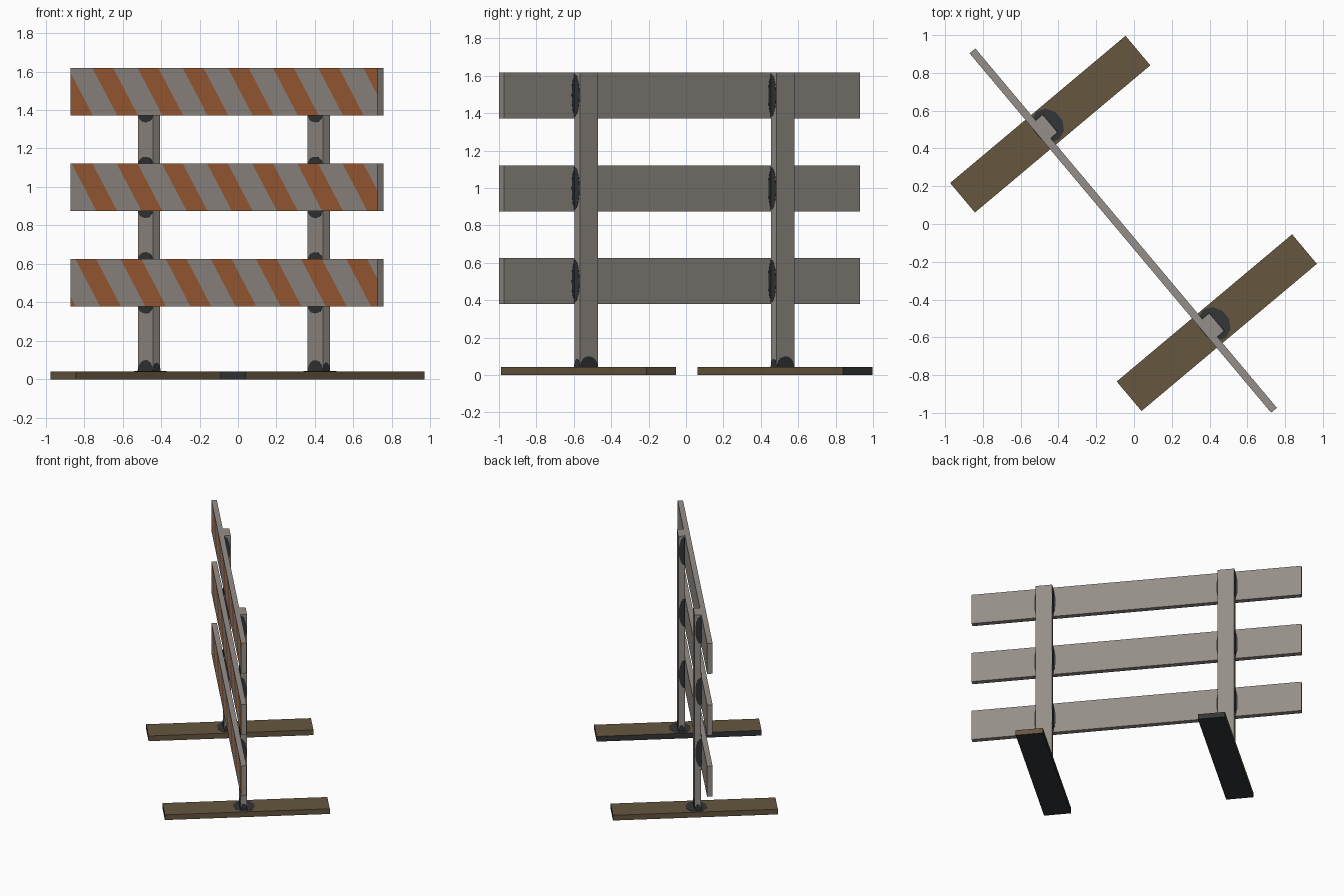
import bpy, bmesh, math
from mathutils import Vector, Matrix

if "Cube" in bpy.data.objects:
    bpy.data.objects.remove(bpy.data.objects["Cube"])

# Local frame: x along the boards, y towards the back, then the whole thing is turned
TURN = Matrix.Rotation(math.radians(-50), 4, 'Z')


def material(name, rgb):
    m = bpy.data.materials.new(name)
    m.diffuse_color = (*rgb, 1)
    m.use_nodes = True
    m.node_tree.nodes["Principled BSDF"].inputs["Base Color"].default_value = m.diffuse_color
    return m


GREY = material("weathered_grey", (0.30, 0.272, 0.25))
ORANGE = material("faded_orange", (0.36, 0.113, 0.035))
BROWN = material("wood_brown", (0.133, 0.094, 0.049))
DARK = material("grime_dark", (0.032, 0.035, 0.038))


def finish(name, bm, mats):
    bmesh.ops.recalc_face_normals(bm, faces=bm.faces[:])
    me = bpy.data.meshes.new(name)
    bm.to_mesh(me)
    bm.free()
    for m in mats:
        me.materials.append(m)
    ob = bpy.data.objects.new(name, me)
    ob.matrix_world = TURN
    bpy.context.collection.objects.link(ob)
    return ob


def box(center, size):
    bm = bmesh.new()
    bmesh.ops.create_cube(bm, size=1, matrix=Matrix.Translation(center) @ Matrix.Diagonal((*size, 1)))
    bm.normal_update()
    return bm


def stain(name, center, a, b, start=0, sweep=360, n=10, thick=0.003):
    """Thin elliptical plate (or half ellipse) spanned by the radius vectors a and b."""
    c, a, b = Vector(center), Vector(a), Vector(b)
    count = n if sweep == 360 else n + 1
    lift = a.cross(b).normalized() * thick
    bm = bmesh.new()
    ring = []
    for i in range(count):
        t = math.radians(start + sweep * i / n)
        ring.append(bm.verts.new(c - lift * 0.5 + a * math.cos(t) + b * math.sin(t)))
    face = bm.faces.new(ring)
    ext = bmesh.ops.extrude_face_region(bm, geom=[face])
    bmesh.ops.translate(bm, vec=lift, verts=[v for v in ext['geom'] if isinstance(v, bmesh.types.BMVert)])
    finish(name, bm, [DARK])


# Striped boards: front face is cut by slanted planes, every other strip is orange
LEN, HIGH, PERIOD, BAND, SLANT = 2.484, 0.246, 0.365, 0.168, 0.20
BOARD_U, BOARD_V, BOARD_T = -0.01, -0.066, 0.04
BOARDS = [("top_board", 1.495, 0.178), ("middle_board", 0.998, 0.01), ("bottom_board", 0.502, 0.04)]
for name, zc, first in BOARDS:
    bm = box((BOARD_U, BOARD_V, zc), (LEN, BOARD_T, HIGH))
    left, top = BOARD_U - LEN / 2, zc + HIGH / 2
    normal = Vector((HIGH, 0, SLANT)).normalized()
    for k in range(-1, 8):
        for shift in (0, BAND):
            p = Vector((left + first + k * PERIOD + shift, 0, top))
            faces = [f for f in bm.faces if f.normal.y < -0.9]
            geom = set(faces)
            for f in faces:
                geom.update(f.edges)
                geom.update(f.verts)
            bmesh.ops.bisect_plane(bm, geom=list(geom), plane_co=p, plane_no=normal, dist=1e-5)
            bm.normal_update()
    for f in bm.faces:
        if f.normal.y < -0.9:
            c = f.calc_center_median()
            s = c.x - left - first - (top - c.z) * SLANT / HIGH
            f.material_index = 1 if s % PERIOD < BAND else 0
    finish(name, bm, [GREY, ORANGE])

# Posts and feet, with grime where the parts meet
POST_W, POST_D, POST_V, BASE, TOP = 0.124, 0.048, -0.022, 0.042, 1.617
FRONT, BACK = POST_V - POST_D / 2, POST_V + POST_D / 2
for side, label in ((-1, "left"), (1, "right")):
    u = side * 0.686 - 0.007
    finish(label + "_post", box((u, POST_V, (BASE + TOP) / 2), (POST_W, POST_D, TOP - BASE)), [GREY])

    # foot plank: underside and a few end faces are dark
    bm = box((side * 0.686 - 0.004, 0, BASE / 2), (0.204, 1.212, BASE))
    for f in bm.faces:
        d = f.normal
        dark = d.z < -0.9 or d.y * side < -0.9 or (side == 1 and d.x < -0.9)
        f.material_index = 1 if dark else 0
    finish(label + "_foot", bm, [BROWN, DARK])

    # grime on the foot around the post
    stain(label + "_foot_grime", (u, POST_V + 0.008, BASE), (0.095, 0, 0), (0, 0.08, 0))
    # grime at the base of the post, front and back
    for y in (FRONT, BACK):
        stain(label + "_base_grime", (u, y, BASE), (0.06, 0, 0), (0, 0, 0.058), 0, 180)
    for e in (-1, 1):
        stain(label + "_base_side_grime", (u + e * POST_W / 2, POST_V, BASE),
              (0, POST_D / 2, 0), (0, 0, 0.045), 0, 180)

    for name, zc, _ in BOARDS:
        # on the post front above and below each board
        for e in (-1, 1):
            z = zc + e * HIGH / 2
            if z < TOP - 0.05:
                stain(label + "_post_grime", (u, FRONT, z), (0.058, 0, 0), (0, 0, e * 0.036), 0, 180)
        # on the post sides and on the board back beside the post
        for e in (-1, 1):
            x = u + e * POST_W / 2
            stain(label + "_post_side_grime", (x, FRONT, zc), (0, 0, 0.115), (0, 0.044, 0), 0, 180)
            stain(label + "_board_grime", (x, BOARD_V + BOARD_T / 2, zc),
                  (0, 0, 0.1), (e * 0.018, 0, 0), 0, 180)
